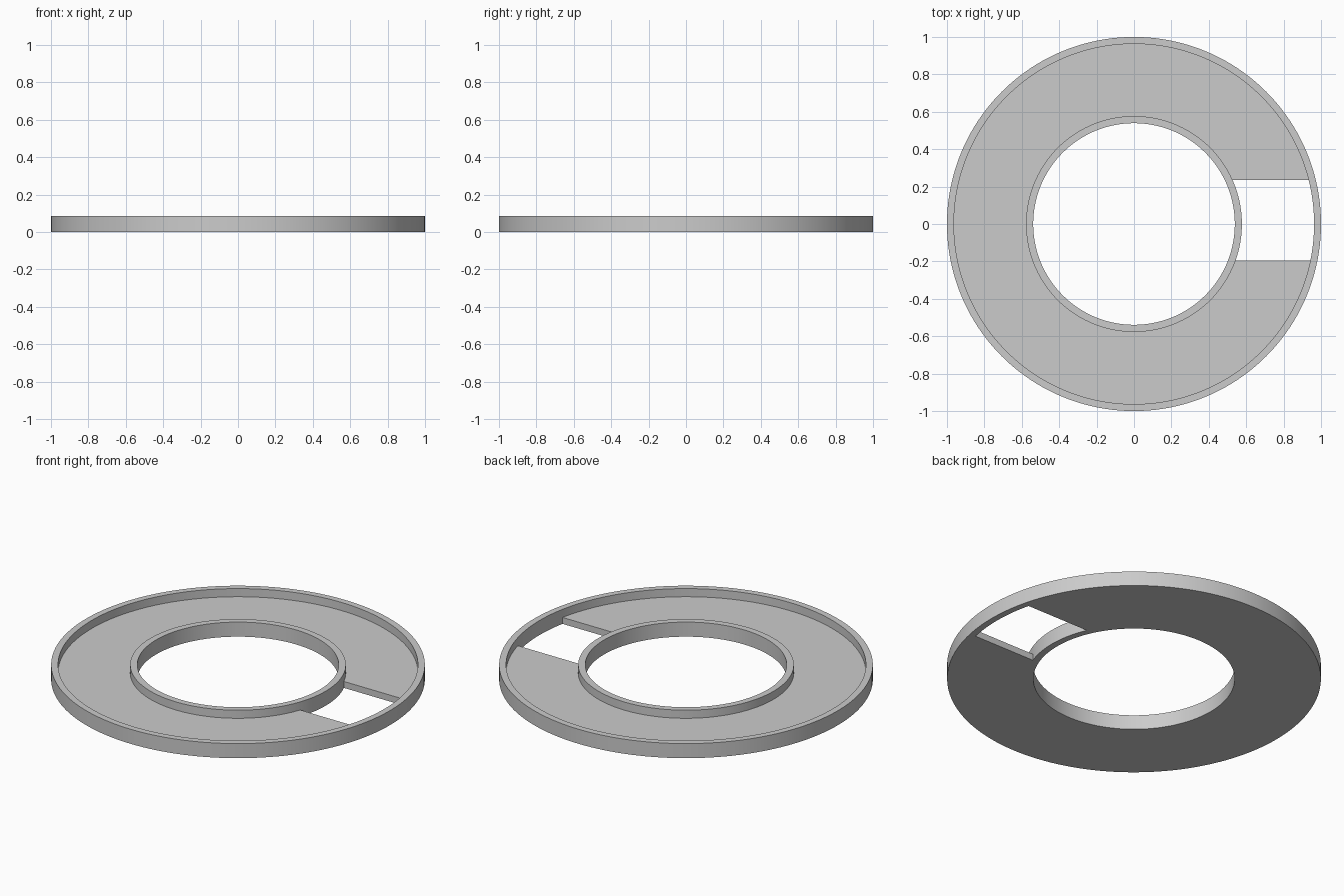
import bpy
import bmesh
from math import asin, cos, sin, pi

SEGMENTS = 160
HEIGHT = 0.086
FLOOR = 0.038
OUTER = (0.963, 1.0)
INNER = (0.539, 0.577)
SLOT_BACK, SLOT_FRONT = 0.235, -0.195
OVERLAP = 0.001

cube = bpy.data.objects.get("Cube")
if cube:
    bpy.data.objects.remove(cube, do_unlink=True)

grey = bpy.data.materials.new("light_grey")
grey.use_nodes = True
colour = (0.6, 0.6, 0.6, 1)
grey.diffuse_color = colour
grey.node_tree.nodes["Principled BSDF"].inputs["Base Color"].default_value = colour


def sweep(name, r_in, r_out, height, slot=None):
    """Sweep a rectangle round z; a slot leaves a straight-sided gap at +x."""
    bm = bmesh.new()
    sections = []
    count = SEGMENTS + 1 if slot else SEGMENTS
    for i in range(count):
        t = i / SEGMENTS
        section = []
        for r, z in ((r_in, 0), (r_out, 0), (r_out, height), (r_in, height)):
            start, end = 0, 2 * pi
            if slot:
                start, end = asin(slot[0] / r), 2 * pi + asin(slot[1] / r)
            a = start + (end - start) * t
            section.append(bm.verts.new((r * cos(a), r * sin(a), z)))
        sections.append(section)
    pairs = list(zip(sections, sections[1:]))
    if slot:
        bm.faces.new(sections[0])
        bm.faces.new(sections[-1])
    else:
        pairs.append((sections[-1], sections[0]))
    for a, b in pairs:
        for k in range(4):
            n = (k + 1) % 4
            bm.faces.new((a[k], a[n], b[n], b[k]))
    bmesh.ops.recalc_face_normals(bm, faces=bm.faces)
    mesh = bpy.data.meshes.new(name)
    bm.to_mesh(mesh)
    bm.free()
    mesh.materials.append(grey)
    obj = bpy.data.objects.new(name, mesh)
    bpy.context.collection.objects.link(obj)
    bpy.ops.object.select_all(action="DESELECT")
    obj.select_set(True)
    bpy.context.view_layer.objects.active = obj
    bpy.ops.object.shade_smooth_by_angle(angle=pi / 6)
    return obj


# Raised walls
sweep("outer_rim", *OUTER, HEIGHT)
sweep("inner_rim", *INNER, HEIGHT)

# Tray floor with the rectangular opening
sweep("tray_floor", INNER[1] - OVERLAP, OUTER[0] + OVERLAP, FLOOR,
      (SLOT_BACK, SLOT_FRONT))
